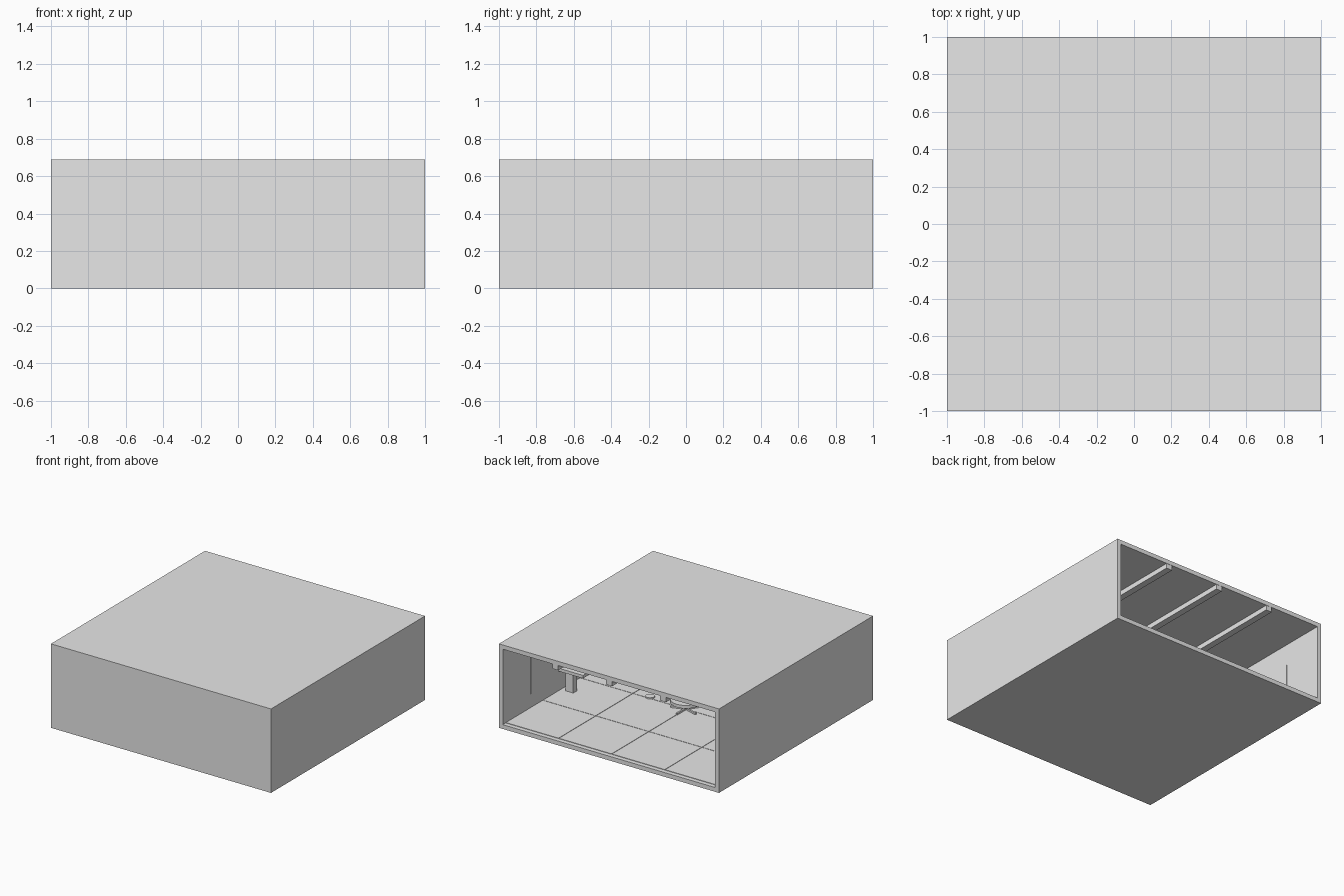
import bpy, bmesh, math
from mathutils import Matrix, Vector

cube = bpy.data.objects.get("Cube")
if cube:
    bpy.data.objects.remove(cube, do_unlink=True)

grey = bpy.data.materials.new("plain_grey")
grey.use_nodes = True
grey.diffuse_color = (0.8, 0.8, 0.8, 1)
grey.node_tree.nodes["Principled BSDF"].inputs["Base Color"].default_value = (0.8, 0.8, 0.8, 1)

HEIGHT, WALL, TILE_H = 0.69, 0.035, 0.004
INNER = 1 - WALL
FLOOR = WALL


def finish(name, bm):
    mesh = bpy.data.meshes.new(name)
    bm.to_mesh(mesh)
    bm.free()
    mesh.materials.append(grey)
    obj = bpy.data.objects.new(name, mesh)
    bpy.context.collection.objects.link(obj)
    return obj


def add_box(bm, low, high):
    low, high = Vector(low), Vector(high)
    place = Matrix.Translation((low + high) / 2) @ Matrix.Diagonal((*(high - low), 1))
    return bmesh.ops.create_cube(bm, size=1, matrix=place)


def box(name, low, high):
    bm = bmesh.new()
    add_box(bm, low, high)
    return finish(name, bm)


def disc(name, centre, radius, depth):
    bm = bmesh.new()
    bmesh.ops.create_cone(bm, cap_ends=True, segments=24, radius1=radius, radius2=radius,
                          depth=depth, matrix=Matrix.Translation(centre))
    return finish(name, bm)


# Room shell: a block hollowed from its open back
bm = bmesh.new()
add_box(bm, (-1, -1, 0), (1, 1, HEIGHT))
back = max(bm.faces, key=lambda f: f.calc_center_median().y)
bmesh.ops.inset_region(bm, faces=[back], thickness=WALL, use_even_offset=True)
hollow = bmesh.ops.extrude_discrete_faces(bm, faces=[back])["faces"][0]
bmesh.ops.translate(bm, verts=hollow.verts, vec=(0, -(2 - WALL), 0))
bmesh.ops.recalc_face_normals(bm, faces=bm.faces)
finish("room_shell", bm)

# Floor tiles with narrow joints
bm = bmesh.new()
step, gap = INNER / 2, 0.002
for i in range(4):
    for j in range(4):
        x, y = -INNER + i * step, -INNER + j * step
        add_box(bm, (x + gap, y + gap, FLOOR - TILE_H),
                (x + step - gap, y + step - gap, FLOOR + TILE_H))
finish("floor_tiles", bm)

# Ceiling beams running front to back
for label, x in (("right", -0.49), ("middle", 0), ("left", 0.49)):
    box("ceiling_beam_" + label, (x - 0.027, -INNER, HEIGHT - WALL - 0.04),
        (x + 0.027, 0.998, HEIGHT - WALL + 0.004))

# Flat window panels on the side walls
for label, side in (("left", 1), ("right", -1)):
    for y in (-0.465, 0.465):
        xs = sorted((side * (INNER - 0.003), side * (INNER + 0.004)))
        box("window_panel_" + label, (xs[0], y - 0.175, 0.15), (xs[1], y + 0.175, 0.48))

# Desk against the left wall
box("desk_top", (0.74, -0.32, 0.2), (INNER, 0.28, 0.225))
for y in (-0.28, 0.2):
    box("desk_leg", (0.85, y, FLOOR), (0.92, y + 0.05, 0.2))

# Swivel stool with a star base
bm = bmesh.new()
for k in range(5):
    made = add_box(bm, (0, -0.007, FLOOR + TILE_H), (0.12, 0.007, FLOOR + 0.018))
    bmesh.ops.rotate(bm, verts=made["verts"], cent=(0, 0, 0),
                     matrix=Matrix.Rotation(math.tau * k / 5 + math.pi / 2, 3, "Z"))
finish("stool_star_base", bm)
stool_parts = [disc("stool_post", (0, 0, 0.07), 0.015, 0.07),
               disc("stool_seat", (0, 0, 0.112), 0.12, 0.025),
               disc("floor_socket", (0.34, -0.02, FLOOR + 0.008), 0.035, 0.014)]

# Smooth the round parts
bpy.ops.object.select_all(action="DESELECT")
for part in stool_parts:
    part.select_set(True)
bpy.context.view_layer.objects.active = stool_parts[0]
bpy.ops.object.shade_smooth_by_angle(angle=math.radians(30))
